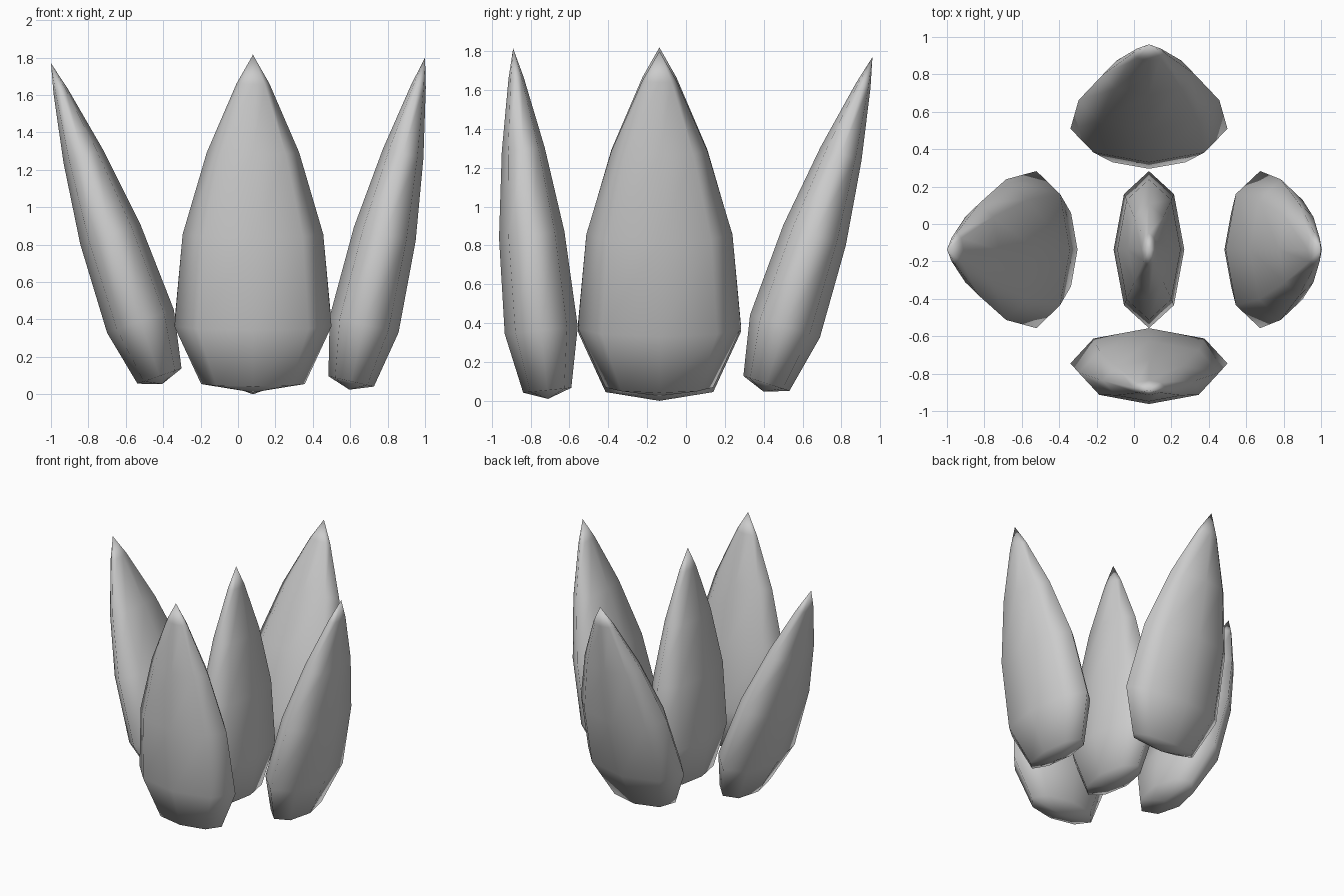
import bpy, bmesh, math
from mathutils import Vector

if "Cube" in bpy.data.objects:
    bpy.data.objects.remove(bpy.data.objects["Cube"])

# height along the petal, half width of its eight-sided ring
PROFILE = [(0.045, 0.277), (0.355, 0.42), (0.85, 0.376), (1.29, 0.247), (1.66, 0.088)]
LENGTH = 1.815
THICKNESS = 0.45
SIDES = 8


def petal(name, base, tip, wide_axis):
    """Closed flattened spindle whose axis runs from base to tip."""
    base, tip = Vector(base), Vector(tip)
    axis = (tip - base).normalized()
    wide = Vector(wide_axis)
    thin = axis.cross(wide).normalized()
    stretch = (tip - base).length / LENGTH
    bm = bmesh.new()
    rings = []
    for h, r in PROFILE:
        ring = []
        for i in range(SIDES):
            a = 2 * math.pi * i / SIDES
            ring.append(bm.verts.new(base + axis * h * stretch
                                     + wide * r * math.cos(a)
                                     + thin * r * THICKNESS * math.sin(a)))
        rings.append(ring)
    bottom, top = bm.verts.new(base), bm.verts.new(tip)
    for i in range(SIDES):
        j = (i + 1) % SIDES
        bm.faces.new((bottom, rings[0][j], rings[0][i]))
        bm.faces.new((top, rings[-1][i], rings[-1][j]))
        for lo, hi in zip(rings, rings[1:]):
            bm.faces.new((lo[i], lo[j], hi[j], hi[i]))
    bmesh.ops.recalc_face_normals(bm, faces=bm.faces)
    for f in bm.faces:
        f.smooth = True
    mesh = bpy.data.meshes.new(name)
    bm.to_mesh(mesh)
    bm.free()
    bpy.context.collection.objects.link(bpy.data.objects.new(name, mesh))


CX, CY = 0.08, -0.137
X, Y = (1, 0, 0), (0, 1, 0)

# upright centre petal, then four leaning outward
petal("centre_petal", (CX, CY, 0.0), (CX, CY, 1.82), Y)
petal("front_petal", (CX, -0.71, 0.01), (CX, -0.89, 1.815), X)
petal("back_petal", (CX, 0.40, 0.047), (CX, 0.96, 1.77), X)
petal("left_petal", (-0.405, CY, 0.055), (-1.0, CY, 1.77), Y)
petal("right_petal", (0.595, CY, 0.025), (1.0, CY, 1.80), Y)
